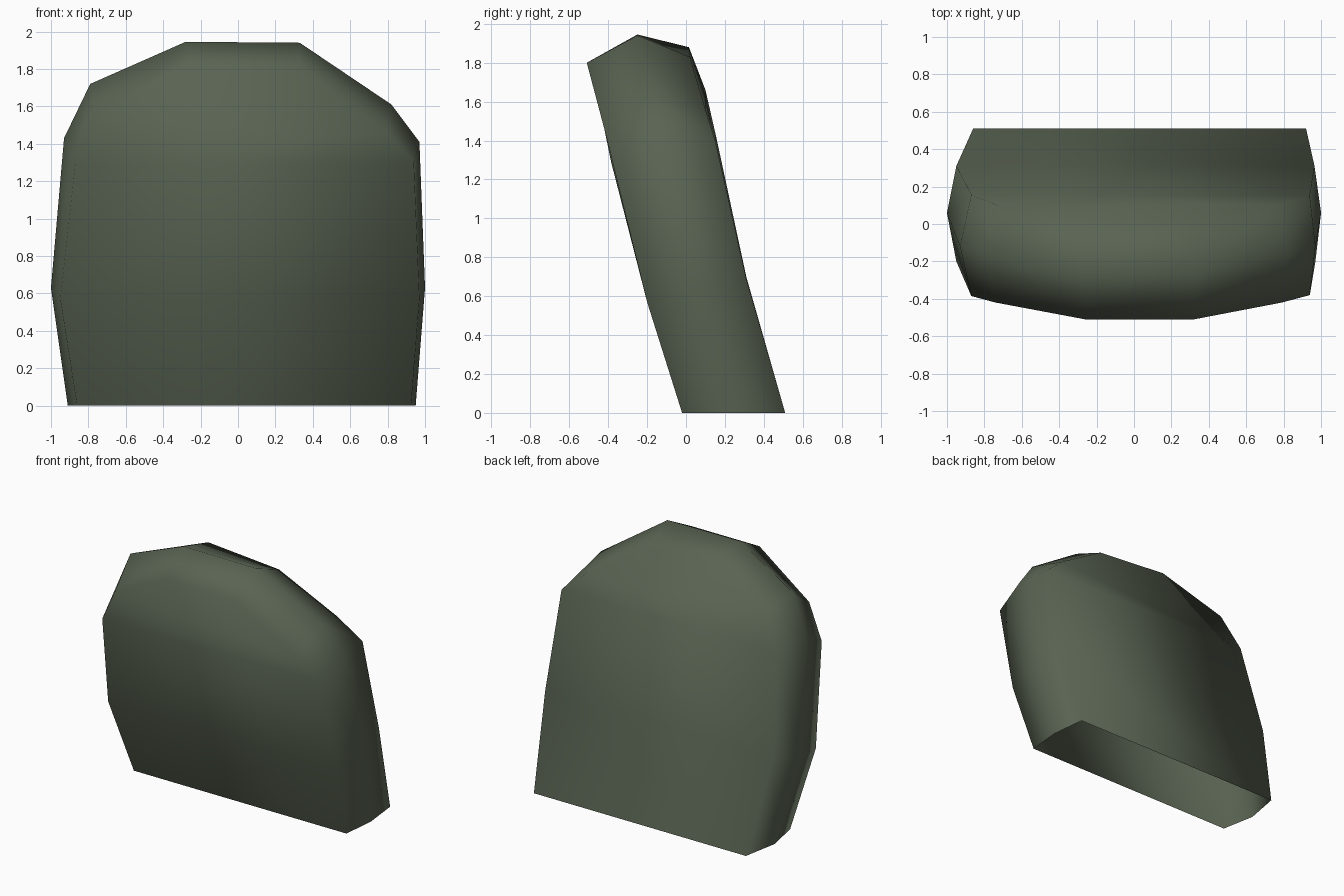
import bpy, bmesh

if "Cube" in bpy.data.objects:
    bpy.data.objects.remove(bpy.data.objects["Cube"])

# Dark olive grey fabric
mat = bpy.data.materials.new("dark olive grey")
mat.diffuse_color = (0.10, 0.125, 0.085, 1)
mat.use_nodes = True
mat.node_tree.nodes["Principled BSDF"].inputs["Base Color"].default_value = mat.diffuse_color

# Arch outlines from bottom left, over the top, to bottom right
front_rim = [(-.86, -.02, 0), (-.95, -.20, .57), (-.87, -.385, 1.29), (-.74, -.42, 1.54),
             (-.26, -.51, 1.80), (.32, -.51, 1.80), (.79, -.42, 1.46), (.94, -.38, 1.30),
             (.97, -.20, .57), (.925, -.02, 0)]
middle_rim = [(-.91, .24, 0), (-1, .06, .63), (-.93, -.12, 1.43), (-.79, -.16, 1.72),
              (-.28, -.25, 1.945), (.33, -.25, 1.94), (.82, -.16, 1.61), (.97, -.12, 1.41),
              (1, .06, .63), (.95, .24, 0)]
back_rim = [(-.86, .51, 0), (-.95, .31, .70), (-.87, .155, 1.42), (-.73, .10, 1.66),
            (-.26, .015, 1.88), (.33, .02, 1.83), (.76, .10, 1.56), (.94, .15, 1.40),
            (.965, .31, .69), (.92, .51, 0)]

bm = bmesh.new()
rims = [[bm.verts.new(p) for p in rim] for rim in (front_rim, middle_rim, back_rim)]

# Rounded edge band between the rims
for a, b in zip(rims, rims[1:]):
    for i in range(9):
        bm.faces.new((a[i], a[i + 1], b[i + 1], b[i]))

# Front and back panels as horizontal strips, underside left open
for rim in (rims[0], rims[2]):
    for i in range(4):
        bm.faces.new((rim[i], rim[9 - i], rim[8 - i], rim[i + 1]))

bmesh.ops.recalc_face_normals(bm, faces=bm.faces[:])
# Make sure the front panel faces -y
front = min(bm.faces, key=lambda f: f.calc_center_median().y)
if front.normal.y > 0:
    bmesh.ops.reverse_faces(bm, faces=bm.faces[:])
for f in bm.faces:
    f.smooth = True

mesh = bpy.data.meshes.new("backrest_cushion")
bm.to_mesh(mesh)
bm.free()
mesh.materials.append(mat)
cushion = bpy.data.objects.new("backrest_cushion", mesh)
bpy.context.collection.objects.link(cushion)
